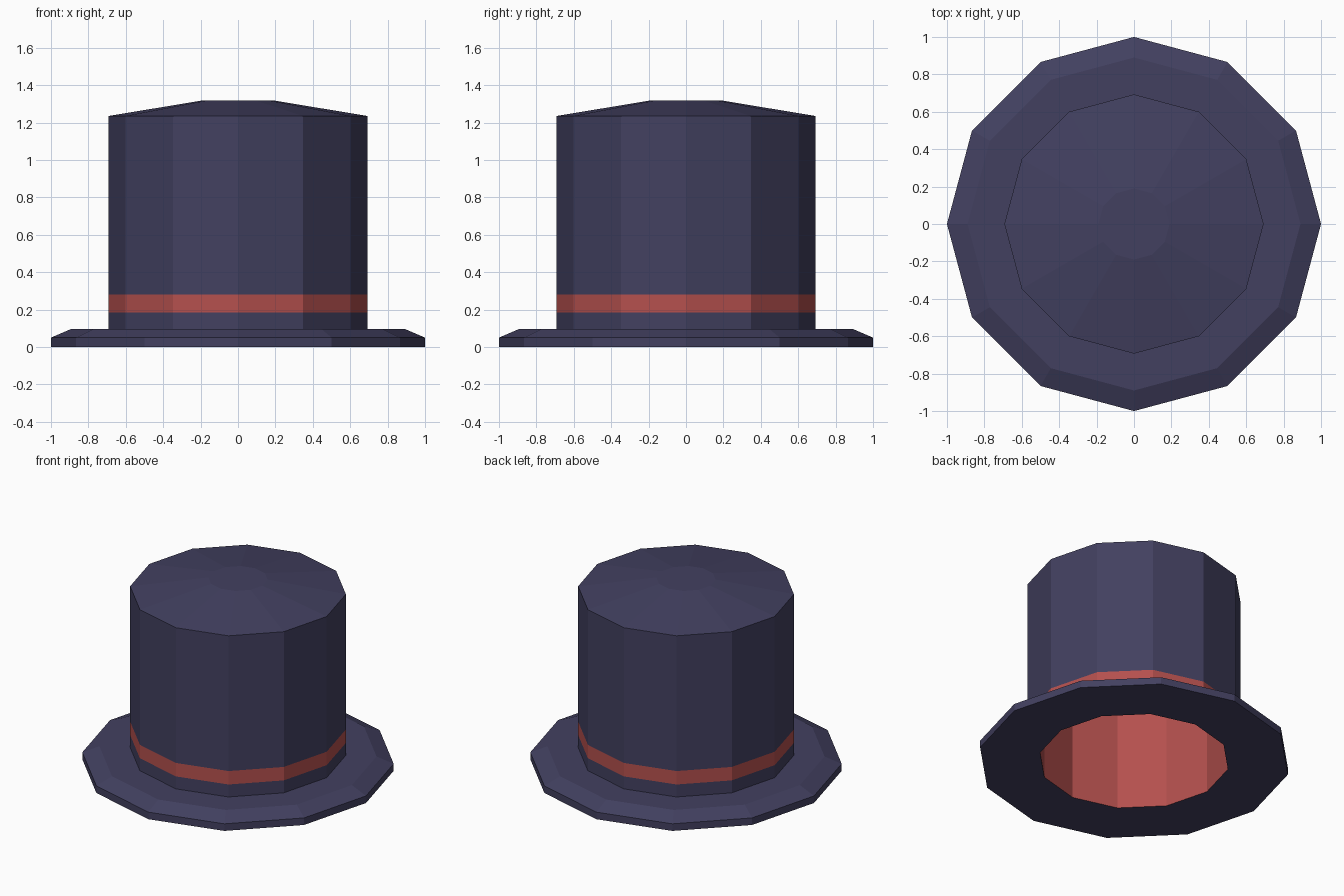
import bpy, bmesh, math

if "Cube" in bpy.data.objects:
    bpy.data.objects.remove(bpy.data.objects["Cube"])

SIDES = 12


def material(name, srgb):
    m = bpy.data.materials.new(name)
    lin = [((c / 255 + 0.055) / 1.055) ** 2.4 for c in srgb]
    m.diffuse_color = (*lin, 1)
    m.use_nodes = True
    m.node_tree.nodes["Principled BSDF"].inputs["Base Color"].default_value = m.diffuse_color
    return m


navy = material("navy felt", (66, 64, 96))
red = material("red ribbon", (180, 80, 78))

# Closed profile (radius, height, colour of the strip up to the next point)
profile = [
    (0.61, 0.00, 0),    # underside of brim
    (1.00, 0.00, 0),    # brim edge
    (1.00, 0.05, 0),    # brim bevel
    (0.89, 0.097, 0),   # brim top
    (0.693, 0.097, 0),  # crown below ribbon
    (0.693, 0.185, 1),  # ribbon
    (0.693, 0.28, 0),   # crown above ribbon
    (0.693, 1.235, 0),  # sloping crown top
    (0.19, 1.318, 0),   # flat centre
]
lining = [(0.61, 1.19), (0.61, 0.00)]  # inside wall, top to bottom


def ring(bm, r, z):
    return [bm.verts.new((r * math.cos(math.tau * i / SIDES),
                          r * math.sin(math.tau * i / SIDES), z))
            for i in range(SIDES)]


def bridge(bm, a, b, colour):
    for i in range(SIDES):
        j = (i + 1) % SIDES
        bm.faces.new((a[i], a[j], b[j], b[i])).material_index = colour


bm = bmesh.new()
# Outer felt and ribbon
rings = [ring(bm, r, z) for r, z, _ in profile]
for k in range(len(rings) - 1):
    bridge(bm, rings[k], rings[k + 1], profile[k][2])
bm.faces.new(rings[-1])
# Red lining with its ceiling
ceiling = ring(bm, *lining[0])
bridge(bm, ceiling, rings[0], 1)
bm.faces.new(list(reversed(ceiling))).material_index = 1
bmesh.ops.recalc_face_normals(bm, faces=bm.faces)

mesh = bpy.data.meshes.new("top_hat")
bm.to_mesh(mesh)
bm.free()
mesh.materials.append(navy)
mesh.materials.append(red)
bpy.context.collection.objects.link(bpy.data.objects.new("top_hat", mesh))
